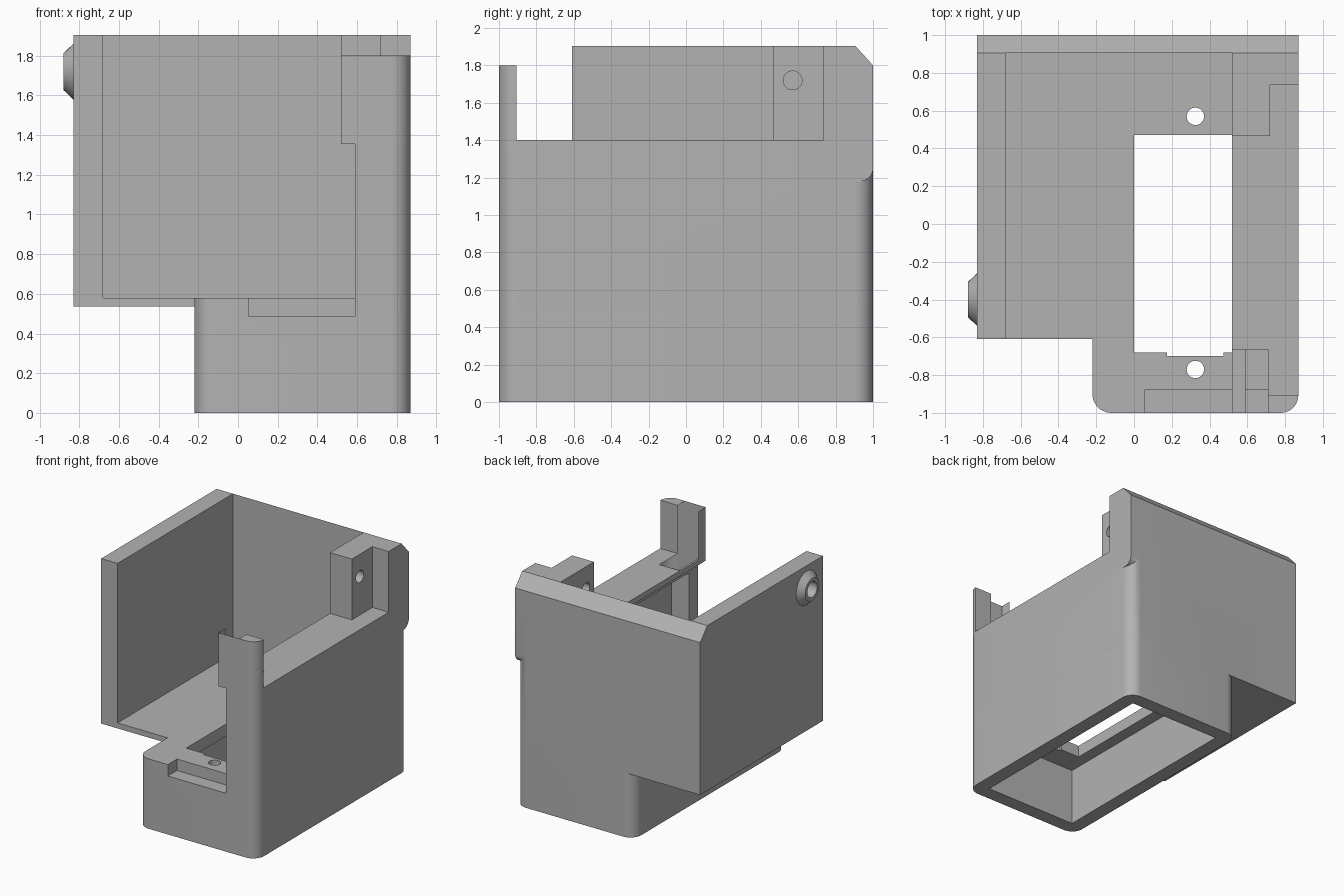
import bpy, bmesh, math
from mathutils import Vector

cube = bpy.data.objects.get("Cube")
if cube:
    bpy.data.objects.remove(cube, do_unlink=True)

grey = bpy.data.materials.new("plain grey")
grey.use_nodes = True
COLOUR = (0.45, 0.45, 0.45, 1)
grey.diffuse_color = COLOUR
grey.node_tree.nodes["Principled BSDF"].inputs["Base Color"].default_value = COLOUR


def prism(name, points, axis, lo, hi):
    """Extrude a 2D outline along an axis (x: yz outline, z: xy outline)."""
    place = {"x": lambda p: (lo, *p), "z": lambda p: (*p, lo)}[axis]
    step = {"x": Vector((hi - lo, 0, 0)), "z": Vector((0, 0, hi - lo))}[axis]
    bm = bmesh.new()
    face = bm.faces.new([bm.verts.new(place(p)) for p in points])
    ext = bmesh.ops.extrude_face_region(bm, geom=[face])["geom"]
    bmesh.ops.translate(bm, vec=step, verts=[v for v in ext if isinstance(v, bmesh.types.BMVert)])
    bmesh.ops.recalc_face_normals(bm, faces=bm.faces)
    mesh = bpy.data.meshes.new(name)
    bm.to_mesh(mesh)
    bm.free()
    mesh.materials.append(grey)
    obj = bpy.data.objects.new(name, mesh)
    bpy.context.collection.objects.link(obj)
    return obj


def arc(cx, cy, r, start, end, n=10):
    return [(cx + r * math.cos(math.radians(start + (end - start) * i / n)),
             cy + r * math.sin(math.radians(start + (end - start) * i / n))) for i in range(n + 1)]


def rounded(x0, x1, y0, y1, r, corners):
    """Rectangle outline; corners lists which of 0..3 (from x0,y0 anticlockwise) are round."""
    pts = []
    for i, (x, y, sx, sy) in enumerate([(x0, y0, 1, 1), (x1, y0, -1, 1), (x1, y1, -1, -1), (x0, y1, 1, -1)]):
        if i in corners:
            pts += arc(x + sx * r, y + sy * r, r, 180 + 90 * i, 270 + 90 * i)
        else:
            pts.append((x, y))
    return pts


def box(name, x0, x1, y0, y1, z0, z1):
    return prism(name, rounded(x0, x1, y0, y1, 0, ()), "z", z0, z1)


def circle(cx, cy, r):
    return arc(cx, cy, r, 0, 360, 32)[:-1]


def combine(target, other, operation):
    mod = target.modifiers.new(operation.lower(), "BOOLEAN")
    mod.operation, mod.solver, mod.object = operation, "EXACT", other
    bpy.context.view_layer.objects.active = target
    bpy.ops.object.modifier_apply(modifier=mod.name)
    bpy.data.objects.remove(other, do_unlink=True)


L, R, LOW, TOP, FLOOR, RIM = -0.83, 0.87, -0.22, 1.905, 0.58, 1.4
INNER_BACK, RAD = 0.905, 0.1

# Lower base with all vertical corners rounded
housing = prism("housing", rounded(LOW, R, -1, 1, RAD, (0, 1, 2, 3)), "z", 0, FLOOR)

back_outline = [(INNER_BACK, 0.535), (INNER_BACK, TOP), (1, 1.8), (1, 0.535)]
corner_outline = [(0.735, 1.18), (0.735, TOP), (INNER_BACK, TOP), (1, 1.8)] + arc(0.93, 1.25, 0.07, 0, -90, 8)
tab_outline = [(-1, 1.36), (-1, 1.8), (-0.905, 1.9), (-0.665, 1.9), (-0.665, 1.36)]

additions = [
    # Overhanging tray floor, left wall and back wall
    box("tray_floor", L, 0.6, -0.61, 1, 0.535, FLOOR),
    box("left_wall", L, -0.68, -0.61, INNER_BACK, 0.535, TOP),
    prism("back_wall", back_outline, "x", L, 0.77),
    # Thick side wall with its inner lip
    prism("side_wall", rounded(0.59, R, -1, 1, RAD, (1, 2)), "z", 0.5, RIM),
    box("side_lip", 0.52, 0.7, -1, 0.95, 1.355, RIM),
    # Corner posts and pivot tabs
    prism("front_post", rounded(0.52, R, -1, -0.905, 0.094, (1,)), "z", 1.355, 1.8),
    prism("front_tab", tab_outline, "x", 0.52, 0.71),
    prism("back_corner", corner_outline, "x", 0.71, R),
    box("back_tab", 0.52, 0.72, 0.465, INNER_BACK, 1.36, TOP),
]
for part in additions:
    combine(housing, part, "UNION")

cuts = [
    # Hollow underside and pocket inside the side wall
    box("underside_cavity", -0.1, 0.75, -0.88, 0.88, -0.1, 0.48),
    box("wall_pocket", 0.5, 0.75, -0.88, 0.88, FLOOR, 1.28),
    # Window through the floor, its shallow notch and the front step
    box("floor_window", 0, 0.65, -0.68, 0.47, 0.4, FLOOR + 0.01),
    box("window_notch", 0.175, 0.475, -0.7, -0.6, 0.4, FLOOR + 0.01),
    box("front_step", 0.055, 0.59, -1.1, -0.88, 0.485, FLOOR + 0.01),
]
# Screw holes in the floor and pivot holes in the tabs
for y in (-0.77, 0.57):
    cuts.append(prism("screw_hole", circle(0.325, y, 0.046), "z", 0.4, 0.7))
    cuts.append(prism("pivot_hole", circle(y, 1.72, 0.05), "x", 0.4, 0.8))
for part in cuts:
    combine(housing, part, "DIFFERENCE")

# Conical boss with a blind hole on the left wall
boss = prism("pivot_boss", circle(-0.4, 1.72, 0.14), "x", L, -0.88)
for v in boss.data.vertices:
    if v.co.x < -0.85:
        v.co.y = -0.4 + (v.co.y + 0.4) * 0.66
        v.co.z = 1.72 + (v.co.z - 1.72) * 0.66
combine(housing, boss, "UNION")
combine(housing, prism("boss_hole", circle(-0.4, 1.72, 0.065), "x", -0.95, -0.76), "DIFFERENCE")

# Merge coplanar pieces and shade
bm = bmesh.new()
bm.from_mesh(housing.data)
bmesh.ops.remove_doubles(bm, verts=bm.verts, dist=0.0002)
bmesh.ops.dissolve_limit(bm, angle_limit=math.radians(0.5), verts=bm.verts, edges=bm.edges)
bm.to_mesh(housing.data)
bm.free()
bpy.ops.object.select_all(action="DESELECT")
housing.select_set(True)
bpy.context.view_layer.objects.active = housing
bpy.ops.object.shade_smooth_by_angle(angle=math.radians(30))
